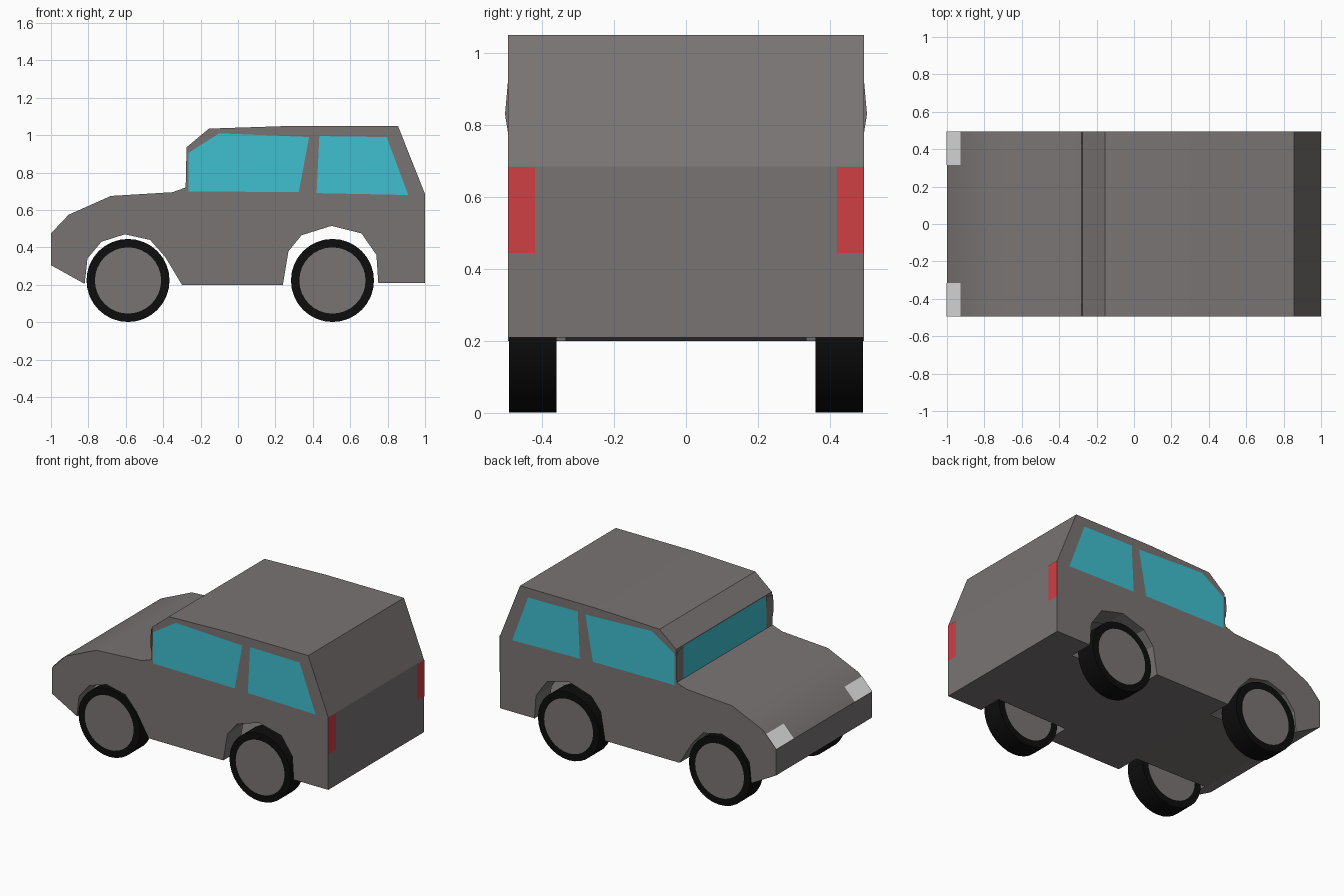
import bpy
import bmesh
import math
from mathutils import Vector

cube = bpy.data.objects.get("Cube")
if cube:
    bpy.data.objects.remove(cube, do_unlink=True)


def material(name, r, g, b):
    m = bpy.data.materials.new(name)
    m.use_nodes = True
    m.diffuse_color = (r, g, b, 1)
    node = next(n for n in m.node_tree.nodes if n.type == 'BSDF_PRINCIPLED')
    node.inputs["Base Color"].default_value = (r, g, b, 1)
    node.inputs["Roughness"].default_value = 0.6
    return m


GREY = material("warm grey paint", 0.19, 0.175, 0.172)
GLASS = material("teal glass", 0.05, 0.52, 0.63)
BLACK = material("black rubber", 0.004, 0.004, 0.004)
RED = material("red lamp", 0.62, 0.05, 0.06)
WHITE = material("white lamp", 0.8, 0.8, 0.8)

HALF = 0.495      # half width of the body
INNER = 0.335     # inner end of the wheel wells


def finish(name, bm, *mats):
    mesh = bpy.data.meshes.new(name)
    bm.to_mesh(mesh)
    bm.free()
    for m in mats:
        mesh.materials.append(m)
    obj = bpy.data.objects.new(name, mesh)
    bpy.context.collection.objects.link(obj)
    return obj


def panel(name, points, outward, mat):
    """Flat painted panel just outside the body, facing outward."""
    out = Vector(outward).normalized()
    bm = bmesh.new()
    face = bm.faces.new([bm.verts.new(Vector(p) + out * 0.003) for p in points])
    face.normal_update()
    if face.normal.dot(out) < 0:
        face.normal_flip()
    finish(name, bm, mat)


# Side outline: nose, bonnet, roof, tail, then the underside with its arches
upper = [(-1, .305), (-1, .475), (-.905, .575), (-.68, .675), (-.35, .695),
         (-.28, .72), (-.275, .935), (-.155, 1.035), (.3, 1.05), (.855, 1.05),
         (1, .685), (1, .21)]
rear_arch = [(.75, .21), (.74, .36), (.66, .475), (.5, .515), (.34, .465),
             (.27, .38), (.24, .2)]
front_arch = [(-.3, .2), (-.39, .35), (-.47, .44), (-.605, .47), (-.73, .43),
              (-.805, .34), (-.82, .205)]
outline = upper + rear_arch + front_arch

# Body shell
bm = bmesh.new()
right = [bm.verts.new((x, -HALF, z)) for x, z in outline]
left = [bm.verts.new((x, HALF, z)) for x, z in outline]
bm.faces.new(right[::-1])
bm.faces.new(left)
arch_edges = set()
for arch in (rear_arch, front_arch):
    start = outline.index(arch[0])
    arch_edges.update(range(start, start + len(arch) - 1))
    # Floor between the two wells
    bm.faces.new([bm.verts.new((x, y, z)) for (x, z), y in
                  ((arch[0], -INNER), (arch[-1], -INNER),
                   (arch[-1], INNER), (arch[0], INNER))])
    # Well linings
    for side, lip in ((-1, right), (1, left)):
        deep = [bm.verts.new((x, side * INNER, z)) for x, z in arch]
        for k in range(len(arch) - 1):
            quad = [lip[start + k], lip[start + k + 1], deep[k + 1], deep[k]]
            bm.faces.new(quad if side < 0 else quad[::-1])
for i in range(len(outline)):
    if i not in arch_edges:
        j = (i + 1) % len(outline)
        face = bm.faces.new((right[i], right[j], left[j], left[i]))
        face.smooth = 0 < i < 5      # rounded bonnet
finish("body", bm, GREY)

# Windscreen between its pillars
panel("windscreen", [(-.28, -.43, .722), (-.28, .43, .722),
                     (-.275, .43, .932), (-.275, -.43, .932)], (-1, 0, 0), GLASS)

front_window = [(-.265, .7), (-.265, .905), (-.1, 1.01), (.38, .99), (.325, .695)]
rear_window = [(.42, .69), (.435, .995), (.795, .99), (.91, .68)]
for side, label in ((-1, "right"), (1, "left")):
    # Side glass
    for name, shape in (("front_window", front_window), ("rear_window", rear_window)):
        panel(f"{name}_{label}", [(x, side * HALF, z) for x, z in shape],
              (0, side, 0), GLASS)
    # Slightly flared windscreen pillar
    pillar = [(.43, .72), (.495, .78), (.503, .83), (.495, .92), (.43, .93)]
    panel(f"pillar_{label}", [(-.28, side * y, z) for y, z in pillar],
          (-1, 0, 0), GREY)
    # Lamps
    panel(f"headlight_{label}",
          [(-1, side * .315, .475), (-1, side * HALF, .475),
           (-.925, side * HALF, .554), (-.925, side * .315, .554)],
          (-.1, 0, .095), WHITE)
    panel(f"tail_light_{label}",
          [(1, side * y, z) for y, z in
           ((.42, .445), (HALF, .445), (HALF, .684), (.42, .684))],
          (1, 0, 0), RED)

    # Wheels: tyre with a grey disc on both flat sides
    for x, end in ((-.588, "front"), (.505, "rear")):
        bm = bmesh.new()
        bmesh.ops.create_cone(bm, cap_ends=True, segments=32, radius1=.222,
                              radius2=.222, depth=.133)
        caps = [f for f in bm.faces if len(f.verts) > 4]
        bmesh.ops.inset_individual(bm, faces=caps, thickness=.045)
        for f in bm.faces:
            f.material_index = 1 if len(f.verts) > 4 else 0
            f.smooth = abs(f.normal.z) < .5
        wheel = finish(f"{end}_wheel_{label}", bm, BLACK, GREY)
        wheel.rotation_euler.x = math.pi / 2
        wheel.location = (x, side * .426, .223)
        # Keep the tyre rims crisp
        bpy.ops.object.select_all(action='DESELECT')
        wheel.select_set(True)
        bpy.context.view_layer.objects.active = wheel
        bpy.ops.object.shade_smooth_by_angle(angle=math.radians(30))
